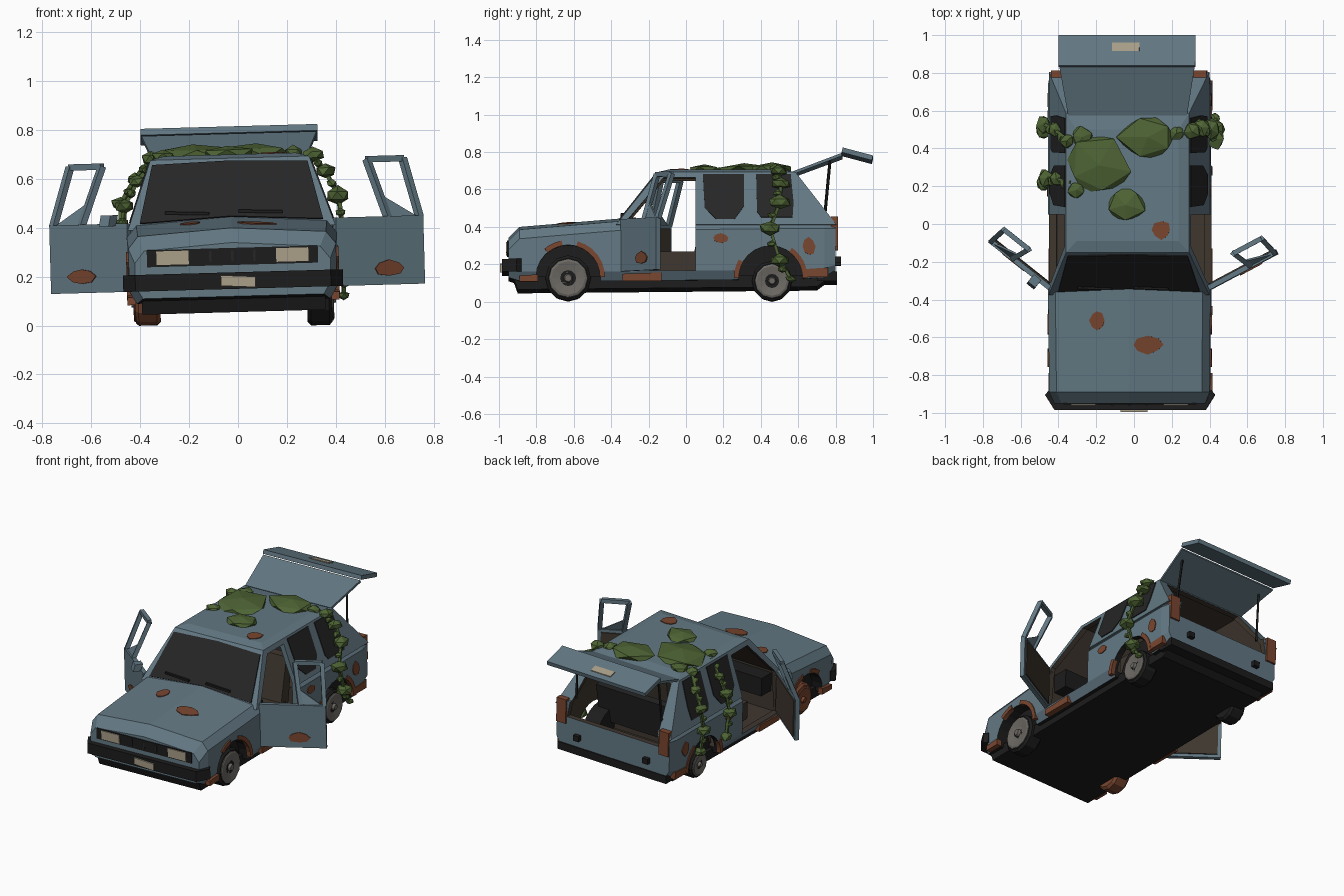
import bpy, bmesh, math, random
from mathutils import Vector, Matrix

if "Cube" in bpy.data.objects:
    bpy.data.objects.remove(bpy.data.objects["Cube"])

random.seed(4)
COL = {"blue paint": (.125, .19, .23), "black": (.012, .012, .012), "dark glass": (.019, .019, .02),
       "rust": (.19, .06, .028), "leaf green": (.075, .125, .034), "cream": (.40, .35, .25),
       "hub grey": (.15, .14, .125), "interior brown": (.05, .038, .028)}
MAT = {}
for n, c in COL.items():
    MAT[n] = bpy.data.materials.new(n)
    MAT[n].diffuse_color = (*c, 1)
BLUE, BLACK, GLASS, RUST, GREEN, CREAM, GREY, BROWN = COL


def finish(name, bm, mat):
    bmesh.ops.recalc_face_normals(bm, faces=bm.faces[:])
    me = bpy.data.meshes.new(name)
    bm.to_mesh(me)
    bm.free()
    me.materials.append(MAT[mat])
    o = bpy.data.objects.new(name, me)
    bpy.context.collection.objects.link(o)
    return o


def loft(name, rings, mat):
    bm = bmesh.new()
    vs = [[bm.verts.new(p) for p in r] for r in rings]
    n = len(rings[0])
    for a, b in zip(vs, vs[1:]):
        for i in range(n):
            bm.faces.new((a[i], a[(i + 1) % n], b[(i + 1) % n], b[i]))
    bm.faces.new(vs[0])
    bm.faces.new(vs[-1])
    return finish(name, bm, mat)


def plate(name, f, pts, mat, lo=-.006, hi=.005):
    return loft(name, [[f(u, v, o) for u, v in pts] for o in (lo, hi)], mat)


def box(name, x, y, z, mat):
    return plate(name, lambda u, v, o: (o, u, v), [(y[0], z[0]), (y[1], z[0]), (y[1], z[1]), (y[0], z[1])], mat, *x)


def beam(name, p, q, w, mat):
    p, q = Vector(p), Vector(q)
    bm = bmesh.new()
    bmesh.ops.create_cube(bm, size=1, matrix=Matrix.Translation((p + q) / 2)
                          @ (q - p).to_track_quat('Z', 'Y').to_matrix().to_4x4()
                          @ Matrix.Diagonal((w, w, (q - p).length, 1)))
    return finish(name, bm, mat)


def arc(cy, cz, r, a0, a1, n=12):
    return [(cy + r * math.cos(math.radians(a0 + (a1 - a0) * i / n)),
             cz + r * math.sin(math.radians(a0 + (a1 - a0) * i / n))) for i in range(n + 1)]


def blotch(u, v, ru, rv, n=8):
    return [(u + ru * k * math.cos(t), v + rv * k * math.sin(t)) for t, k in
            ((i * math.tau / n, random.uniform(.8, 1.1)) for i in range(n))]


# Surface maps: two surface coordinates and an outward offset give a point
def across(u, v, o): return (o, u, v)
def flank(s): return lambda u, v, o: (s * (.43 + o), u, v)
def cabin_side(s): return lambda u, v, o: (s * (.425 - .1 * (v - .40) / .285 + o), u, v + .3 * o)
def screen(u, v, o): return (u, -.375 + .225 * (v - .40) / .285 - o, v + .8 * o)
def roof(u, v, o): return (u, v, .70 + o)
def hood(u, v, o): return (u, v, .375 + .045 * (v + .89) / .54 + .025 * (1 - abs(u) / .39) + o)
def plan(u, v, o): return (u, v, o)


def rect_ring(y0, y1, hw, z):
    return [(-hw, y0, z), (hw, y0, z), (hw, y1, z), (-hw, y1, z)]


# Body shell: lower hull and cabin, hollowed and opened by cutters
def section(y, hw, zt, zb):
    half = [(hw - .03, zb), (hw, zb + .05), (hw, zt - .06), (hw - .04, zt - .01)]
    return [(x, y, z) for x, z in half] + [(0, y, zt + .015)] + [(-x, y, z) for x, z in reversed(half)]


hull = loft("lower_body", [section(*s) for s in ((-.95, .40, .325, .12), (-.89, .425, .385, .10), (-.35, .43, .43, .10),
                                                 (.60, .43, .44, .11), (.74, .43, .44, .12), (.80, .415, .44, .135))], BLUE)
cabin = loft("cabin", [rect_ring(-.375, .805, .425, .40), rect_ring(-.15, .585, .325, .685),
                       rect_ring(-.09, .50, .27, .70)], BLUE)
ARCHES = ((-.63, .12), (.453, .115))
cavity = loft("cavity_cutter", [rect_ring(-.34, .765, .39, .145), rect_ring(-.34, .765, .39, .41),
                                rect_ring(-.13, .56, .295, .665)], BROWN)
doorway = plate("doorway_cutter", across, [(-.335, .155), (.05, .155), (.05, .655), (-.12, .655), (-.31, .43)],
                BROWN, -.7, .7)
tail = loft("tailgate_cutter", [rect_ring(.70, .95, .34, .33), rect_ring(.50, .95, .28, .66)], BROWN)
wells = [plate("arch_cutter", across, arc(cy, cz, .172, 0, 180) + [(cy - .172, -.05), (cy + .172, -.05)], BLACK,
               min(s * .28, s * .6), max(s * .28, s * .6)) for cy, cz in ARCHES for s in (1, -1)]


def carve(obj, cutters):
    for c in cutters:
        m = obj.modifiers.new("cut", 'BOOLEAN')
        m.operation, m.solver, m.object = 'DIFFERENCE', 'EXACT', c
    dg = bpy.context.evaluated_depsgraph_get()
    me = bpy.data.meshes.new_from_object(obj.evaluated_get(dg))
    obj.modifiers.clear()
    obj.data = me
    me.materials.clear()
    for k in (BLUE, BROWN, BLACK):
        me.materials.append(MAT[k])
    for p in me.polygons:   # inward faces brown, underside and wheel wells black
        c, n = p.center, p.normal
        p.material_index = 0
        if c.y > -.345 and n.dot(c - Vector((0, .2, .4))) < 0:
            p.material_index = 1
        if n.z < -.9 and c.z < .2 or .25 < abs(c.x) < .42 and any(
                math.hypot(c.y - a, c.z - b) < .178 for a, b in ARCHES):
            p.material_index = 2


carve(hull, [cavity, doorway, tail] + wells)
carve(cabin, [cavity, doorway, tail])
for c in [cavity, doorway, tail] + wells:
    bpy.data.objects.remove(c)

plate("underbody", across, [(-.925, .125), (-.90, .055), (.70, .07), (.78, .13)], BLACK, -.375, .375)
box("rear_bumper", (-.40, .40), (.70, .807), (.10, .15), BLACK)

# Glass, wipers, side windows, rust trims and wheels
plate("windshield", screen, [(-.375, .425), (0, .445), (.375, .425), (.318, .662), (0, .672), (-.318, .662)], GLASS)
for x in (-.27, .03):
    beam("wiper", screen(x, .46, .01), screen(x + .18, .452, .01), .012, BLACK)
for s in (1, -1):
    cs, fl = cabin_side(s), flank(s)
    plate("rear_door_window", cs, [(.09, .672), (.31, .672), (.31, .50), (.26, .43), (.16, .43), (.10, .49)], GLASS)
    plate("quarter_window", cs, [(.375, .672), (.56, .672), (.575, .52), (.57, .44), (.40, .44), (.38, .47)], GLASS)
    for (cy, cz), spans in zip(ARCHES, (((0, 75), (100, 130)), ((0, 55), (150, 180)))):
        plate("arch_liner", across, arc(cy, cz, .18, 0, 180) + [(cy - .18, .09), (cy + .18, .09)], BLACK,
              min(s * .24, s * .35), max(s * .24, s * .35))
        for a, b in spans:
            plate("arch_rust", fl, arc(cy, cz, .17, a, b, 6) + arc(cy, cz, .197, b, a, 6), RUST, -.02, .005)
    for y0, y1, z0, z1 in ((-.34, -.13, .10, .145), (.63, .76, .12, .17), (-.89, -.79, .095, .135)):
        plate("sill_rust", fl, [(y0, z0), (y1, z0), (y1, z1), (y0, z1 - .008)], RUST, -.03, .004)
    plate("flank_rust", fl, blotch(.185, .33, .047, .027), RUST)
    plate("fender_rust", fl, blotch(.655, .285, .037, .052), RUST)
    box("tail_light", sorted((s * .343, s * .412)), (.775, .812), (.285, .445), RUST)
    box("bumper_mount", sorted((s * .235, s * .275)), (.79, .828), (.20, .235), BLACK)
    beam("tailgate_strut", (s * .315, .74, .44), (s * .30, .77, .755), .011, BLACK)
    for label, cy, cz, r in (("front", -.63, .115, .122 if s > 0 else .104), ("rear", .46, .10, .108 if s > 0 else .09)):
        rusty = label == "front" and s < 0
        ring = lambda x, q: [(s * x, *p) for p in arc(cy, cz, q, 0, 330, 11)]
        loft(label + "_tyre", [ring(.30, r * .86), ring(.315, r), ring(.39, r), ring(.402, r * .88)],
             RUST if rusty else BLACK)
        loft(label + "_hub", [ring(.38, r * .83), ring(.406, r * .83), ring(.41, r * .74), ring(.402, r * .35),
                              ring(.402, r * .2), ring(.418, r * .15)], RUST if rusty else GREY)

plate("hood_rust_small", hood, blotch(-.17, -.51, .038, .05), RUST)
plate("hood_rust_large", hood, blotch(.10, -.64, .088, .05), RUST)
plate("roof_rust", roof, blotch(.18, -.03, .055, .05), RUST)

# Nose: grille, headlights, bumper and plate
box("grille", (-.35, .35), (-.956, -.94), (.248, .318), BLACK)
for x in (-.245, .245):
    box("headlight", (x - .066, x + .066), (-.962, -.94), (.256, .312), CREAM)
for x in (-.09, 0, .09):
    box("grille_bar", (x - .005, x + .005), (-.96, -.94), (.262, .308), GLASS)
plate("front_bumper", plan, [(-.45, -.905), (-.40, -.985), (.40, -.985), (.45, -.905), (.43, -.88), (-.43, -.88)],
      BLACK, .15, .218)
plate("front_number_plate", lambda u, v, o: (u, o, v), [(-.05, .164), (.092, .155), (.092, .198), (-.05, .207)],
      CREAM, -.994, -.98)

# Interior
box("dashboard", (-.37, .37), (-.335, -.23), (.28, .40), BLACK)
for x in (-.19, .19):
    box("front_seat_cushion", (x - .13, x + .13), (-.16, .08), (.14, .26), BROWN)
    plate("front_seat_back", across, [(.03, .20), (.11, .20), (.17, .54), (.11, .54)], BROWN, x - .12, x + .12)
box("rear_seat_cushion", (-.34, .34), (.25, .44), (.14, .27), BROWN)
plate("rear_seat_back", across, [(.41, .2), (.48, .2), (.53, .45), (.47, .45)], GLASS, -.32, .32)

# Open front doors, modelled closed and swung about the hinge
for s, ang in ((1, -62), (-1, 51.6)):
    H = (s * .425, -.345)
    def skin(u, v, o): return (H[0] + s * (o - max(0, v - .43) * .40), H[1] + u, v)
    sheet = [(0, .15), (.405, .15), (.405, .43), (0, .43)]
    parts = [plate("door_panel", skin, sheet, BLUE, -.022, .005),
             plate("door_lining", skin, [(.02, .17), (.385, .17), (.385, .41), (.02, .41)], BROWN, -.029, -.02),
             plate("door_rust", skin, blotch(.24, .218, .072, .035), RUST, 0, .011),
             plate("door_gusset", skin, [(.25, .425), (.25, .51), (.385, .425)], BLUE, -.014, -.004)]
    frame = [skin(u, v, -.01) for u, v in ((.248, .425), (.208, .665), (.375, .665), (.395, .425))]
    parts += [beam("door_window_frame", a, b, .026, BLUE) for a, b in zip(frame, frame[1:])]
    if s < 0:
        parts.append(plate("side_mirror", skin, [(.06, .42), (.11, .42), (.11, .465), (.06, .465)], BLUE, 0, .05))
    pivot = Matrix.Translation((*H, 0))
    swing = pivot @ Matrix.Rotation(math.radians(ang), 4, 'Z') @ pivot.inverted()
    for o in parts:
        o.data.transform(swing)

# Raised tailgate
loft("tailgate_window_panel", [[(-w, y, z), (w, y, z), (w, y + .006, z - .014), (-w, y + .006, z - .014)]
                               for w, y, z in ((.315, .575, .69), (.358, .83, .785))], BLUE)
loft("tailgate_lower_panel", [[(-.362, y, z), (.362, y, z), (.362, y - .006, z - .026), (-.362, y - .006, z - .026)]
                              for y, z in ((.838, .815), (1.0, .772))], BLUE)
plate("rear_number_plate", lambda u, v, o: (u, v, .815 - .265 * (v - .838) + o),
      [(-.08, .915), (.065, .915), (.065, .962), (-.08, .962)], CREAM, -.004, .005)


# Overgrowth: leaf clumps and hanging stems
def clump(x, y, z, rx, ry, rz):
    bm = bmesh.new()
    bmesh.ops.create_icosphere(bm, subdivisions=1, radius=1)
    spin = Matrix.Rotation(random.uniform(0, 6), 3, 'Z')
    for v in bm.verts:
        p = spin @ v.co * random.uniform(.85, 1.12)
        v.co = (x + p.x * rx, y + p.y * ry, z + p.z * rz)
    finish("leaf_clump", bm, GREEN)


for c in ((-.15, .31, .705, .175, .17, .042), (.11, .46, .705, .17, .125, .042), (-.01, .10, .705, .12, .10, .035),
          (-.24, .46, .70, .065, .06, .03), (.26, .48, .70, .045, .045, .03), (-.27, .18, .70, .05, .045, .025),
          (-.32, .44, .69, .04, .04, .03), (.34, .49, .69, .05, .05, .03)):
    clump(*c)
strands = (((.33, .49, .69), (.39, .51, .62), (.44, .50, .52), (.455, .45, .38), (.455, .50, .21), (.45, .56, .11)),
           ((-.32, .45, .69), (-.39, .50, .61), (-.45, .53, .51), (-.455, .50, .36), (-.45, .52, .22)),
           ((-.30, .22, .69), (-.38, .24, .60), (-.435, .24, .50), (-.45, .22, .37), (-.45, .25, .22)))
for k, path in enumerate(strands):
    for i, (a, b) in enumerate(zip(path, path[1:])):
        beam("hanging_stem", a, b, .016, GREEN)
        r = (.052, .062, .062, .058, .03)[i] * (1 if k < 1 else .8)
        clump(*b, r * .85, r, r * .62)
        m = (Vector(a) + Vector(b)) / 2
        clump(m.x, m.y - .015, m.z, .022, .028, .018)

# Whole car leans slightly to one side
lean = Matrix.Translation((-.015, 0, 0)) @ Matrix.Rotation(math.radians(-1.6), 4, 'Y')
for o in bpy.data.objects:
    o.data.transform(lean)

for m in bpy.data.materials:
    if m.users and not m.is_grease_pencil:
        m.use_nodes = True
        m.node_tree.nodes["Principled BSDF"].inputs["Base Color"].default_value = m.diffuse_color
